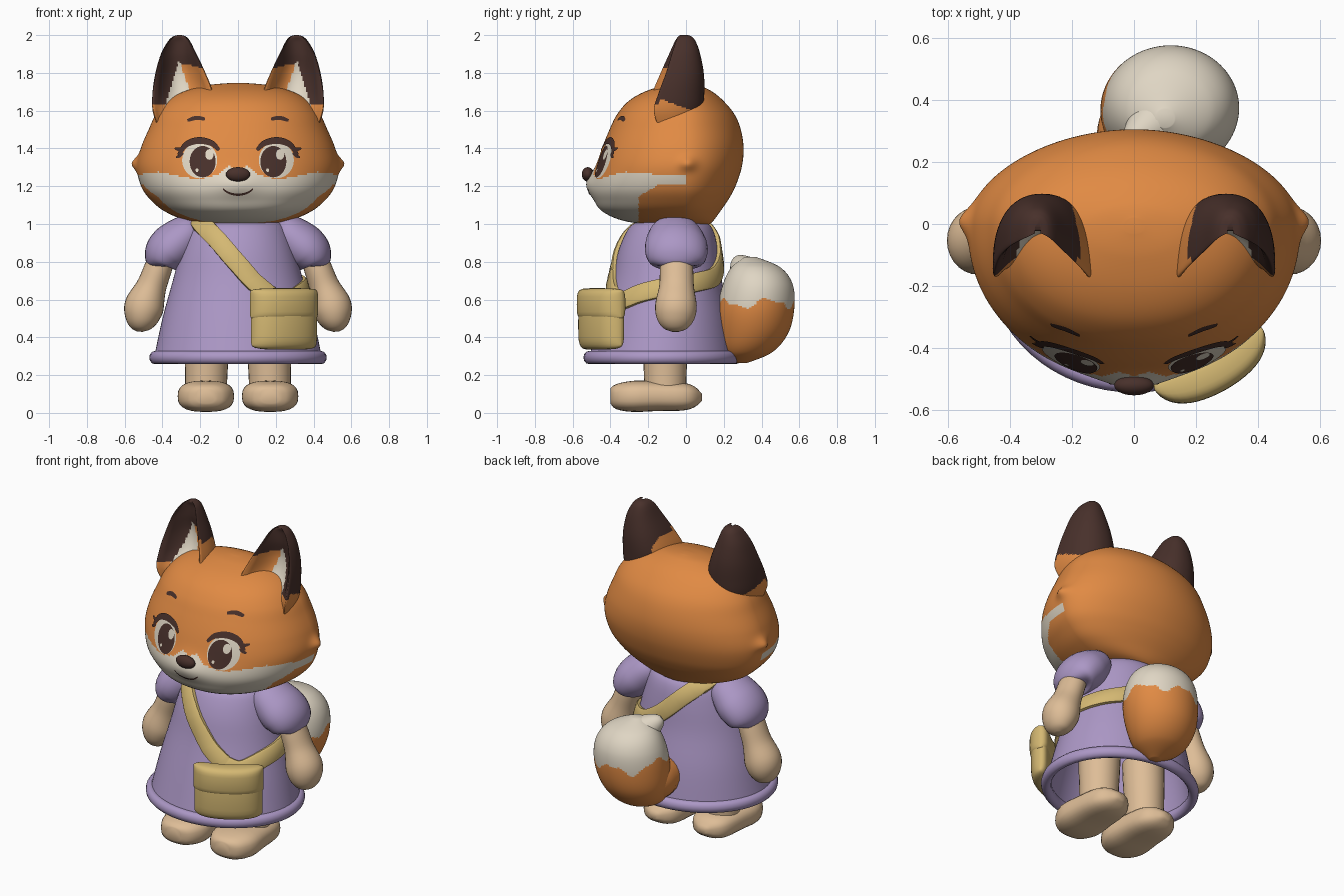
import bpy, bmesh, math
from mathutils import Vector
from mathutils.bvhtree import BVHTree

if "Cube" in bpy.data.objects:
    bpy.data.objects.remove(bpy.data.objects["Cube"])


def material(name, rgb):
    m = bpy.data.materials.new(name)
    m.diffuse_color = (*rgb, 1)
    m.use_nodes = True
    m.node_tree.nodes["Principled BSDF"].inputs["Base Color"].default_value = m.diffuse_color
    return m


ORANGE = material("orange_fur", (.75, .255, .057))
CREAM = material("cream_fur", (.74, .67, .55))
BROWN = material("dark_brown", (.065, .03, .024))
SKIN = material("beige_fur", (.73, .51, .31))
LILAC = material("lilac_cloth", (.41, .31, .56))
GOLD = material("gold_leather", (.66, .48, .17))


# ---------- helpers ----------
def spline(rows, n):
    """Catmull-Rom resampling of all columns, n steps per span."""
    out = []
    for i in range(len(rows) - 1):
        a, b, c, d = (rows[max(0, min(len(rows) - 1, i + k))] for k in (-1, 0, 1, 2))
        for s in range(n):
            t = s / n
            out.append([.5 * (2 * q + (r - p) * t + (2 * p - 5 * q + 4 * r - w) * t * t
                              + (3 * q - p - 3 * r + w) * t ** 3) for p, q, r, w in zip(a, b, c, d)])
    return out + [list(rows[-1])]


def power(v, p):
    return math.copysign(abs(v) ** p, v)


def lerp_table(table, x):
    for (x0, y0), (x1, y1) in zip(table, table[1:]):
        if x <= x1:
            return y0 + (y1 - y0) * (x - x0) / (x1 - x0)
    return table[-1][1]


def build(name, verts, faces, mats, idx=None, angle=50, face_front=False):
    me = bpy.data.meshes.new(name)
    me.from_pydata([tuple(v) for v in verts], [], faces)
    for m in mats:
        me.materials.append(m)
    if idx:
        me.polygons.foreach_set("material_index", idx)
    bm = bmesh.new()
    bm.from_mesh(me)
    if face_front:
        bmesh.ops.remove_doubles(bm, verts=bm.verts, dist=1e-5)
        bm.normal_update()
        bmesh.ops.reverse_faces(bm, faces=[f for f in bm.faces if f.normal.y > 0])
    else:
        bmesh.ops.recalc_face_normals(bm, faces=bm.faces)
    bm.to_mesh(me)
    bm.free()
    me.polygons.foreach_set("use_smooth", [True] * len(me.polygons))
    me.set_sharp_from_angle(angle=math.radians(angle))
    ob = bpy.data.objects.new(name, me)
    bpy.context.collection.objects.link(ob)


def skin_rings(rings, loop=False):
    n, k = len(rings[0]), len(rings)
    verts = [p for r in rings for p in r]
    faces = [(i * n + j, i * n + (j + 1) % n, (i + 1) % k * n + (j + 1) % n, (i + 1) % k * n + j)
             for i in range(k if loop else k - 1) for j in range(n)]
    if not loop:
        faces += [tuple(range(n)), tuple(range((k - 1) * n, k * n))]
    return verts, faces


def loft(name, rings, mats, rule=None, loop=False):
    verts, faces = skin_rings(rings, loop)
    n, idx = len(rings[0]), None
    if rule:
        idx = [rule(sum((Vector(verts[v]) for v in f), Vector()) / len(f), q % n) for q, f in enumerate(faces)]
    build(name, verts, faces, mats, idx)


def oval(c, u, v, n=32, p=1):
    return [Vector(c) + Vector(u) * power(math.cos(2 * math.pi * j / n), p)
            + Vector(v) * power(math.sin(2 * math.pi * j / n), p) for j in range(n)]


def tube(name, rows, mat, side=1, n=28, steps=5):
    """Rows of x, y, z, radius across, radius deep."""
    rows = spline(rows, steps)
    rings = []
    for i, (x, y, z, r, ry) in enumerate(rows):
        t = Vector(rows[min(i + 1, len(rows) - 1)][:3]) - Vector(rows[max(i - 1, 0)][:3])
        across = t.cross(Vector((0, 1, 0))).normalized()
        depth = across.cross(t).normalized()
        rings.append([Vector((p.x * side, p.y, p.z)) for p in oval((x, y, z), across * r, depth * ry, n)])
    loft(name, rings, [mat])


# ---------- head ----------
head_rows = [(.985, .05, -.06, .1), (1.012, .25, -.31, .14), (1.065, .385, -.44, .18), (1.13, .465, -.485, .225),
             (1.2, .513, -.50, .262), (1.3, .535, -.475, .295), (1.4, .515, -.445, .305), (1.5, .473, -.405, .29),
             (1.58, .435, -.365, .257), (1.65, .375, -.305, .20), (1.7, .29, -.22, .14), (1.735, .16, -.11, .07),
             (1.747, .03, -.03, .02)]
head_rings = []
for z, a, yf, yb in spline(head_rows, 10):
    ring = []
    for j in range(300):
        t = 2 * math.pi * j / 300
        c, s = math.cos(t), math.sin(t)
        p = 1.03 if s > 0 else .93
        x = a * power(c, p)
        y = -.01 + (yb + .01 if s > 0 else -yf - .01) * power(s, p)
        if s < 0:  # muzzle bump
            y -= .03 * math.exp(-(x / .12) ** 2 - ((z - 1.22) / .07) ** 2)
        # pointed cheek tuft
        x += math.copysign(.03, c) * math.exp(-((y - .01) / .045) ** 2 - ((z - 1.32) / .035) ** 2) * (abs(c) > .5)
        ring.append(Vector((x, y, z)))
    head_rings.append(ring)
mask = [(0, 1.29), (.05, 1.31), (.1, 1.265), (.2, 1.235), (.3, 1.25), (.42, 1.275), (.5, 1.265), (.6, 1.24)]


def head_rule(c, j):
    low = 1.205 - .6 * max(0, -.15 - c.y)
    return int(c.z < lerp_table(mask, abs(c.x)) and c.y < 0 and (c.z > low or c.y < -.25))


loft("head", head_rings, [ORANGE, CREAM], head_rule)
head_bvh = BVHTree.FromPolygons(*skin_rings(head_rings))


# ---------- face plates laid on the head ----------
def plate(name, fn, nu, nv, mat, lift):
    verts = []
    for i in range(nu + 1):
        for j in range(nv + 1):
            x, z = fn(i / nu, j / nv)
            hit = head_bvh.ray_cast(Vector((x, -2, z)), Vector((0, 1, 0)))[0]
            verts.append((x, hit.y - lift, z))
    w = nv + 1
    faces = [(i * w + j, i * w + j + 1, (i + 1) * w + j + 1, (i + 1) * w + j) for i in range(nu) for j in range(nv)]
    build(name, verts, faces, [mat], face_front=True)


def disc(name, cx, cz, rx, rz, mat, lift):
    plate(name, lambda u, v: (cx + rx * v * math.cos(2 * math.pi * u), cz + rz * v * math.sin(2 * math.pi * u)),
          36, 6, mat, lift)


def stroke(name, pts, half, mat, lift, taper=.6):
    path = spline(pts, 8)

    def fn(u, v):
        i = round(u * (len(path) - 1))
        a, b = path[max(i - 1, 0)], path[min(i + 1, len(path) - 1)]
        d = Vector((b[0] - a[0], b[1] - a[1])).normalized()
        h = half * (1 - taper * abs(2 * u - 1) ** 2) * (2 * v - 1)
        return path[i][0] - d.y * h, path[i][1] + d.x * h
    plate(name, fn, len(path) - 1, 2, mat, lift)


for s, tag in ((1, "left"), (-1, "right")):
    disc(f"eye_white_{tag}", s * .203, 1.338, .093, .096, CREAM, .003)
    disc(f"iris_{tag}", s * .187, 1.33, .069, .083, BROWN, .005)
    disc(f"eye_glint_{tag}", s * .187 + .036, 1.368, .022, .028, CREAM, .007)
    disc(f"eye_spark_{tag}", s * .187 - .03, 1.285, .008, .01, CREAM, .007)
    stroke(f"eyelid_{tag}", [(s * x, z) for x, z in
           ((.10, 1.39), (.14, 1.428), (.21, 1.442), (.275, 1.42), (.315, 1.365))], .018, BROWN, .008)
    stroke(f"upper_lash_{tag}", [(s * .285, 1.405), (s * .31, 1.395), (s * .335, 1.402)], .009, BROWN, .008)
    stroke(f"lower_lash_{tag}", [(s * .29, 1.375), (s * .31, 1.36), (s * .328, 1.352)], .008, BROWN, .008)
    stroke(f"eyebrow_{tag}", [(s * .175, 1.555), (s * .22, 1.562), (s * .268, 1.548)], .011, BROWN, .004, .4)
stroke("mouth", [(-.08, 1.187), (-.05, 1.165), (0, 1.155), (.05, 1.165), (.08, 1.187)], .006, BROWN, .004)
nose = [oval((0, -.52, 1.263 + .038 * math.sin(a)), (.064 * math.cos(a), 0, 0), (0, .032 * math.cos(a), 0))
        for a in (math.radians(d) for d in range(-85, 86, 10))]
loft("nose", nose, [BROWN])

# ---------- ears: thick rims, scooped at the front ----------
ear_rows = [(1.5, .16, .42, -.12, .05, 0), (1.6, .132, .452, -.165, .088, .05), (1.7, .135, .452, -.155, .097, .11),
            (1.8, .172, .437, -.115, .094, .1), (1.9, .22, .408, -.07, .075, .05), (1.965, .252, .372, -.04, .052, .02),
            (1.992, .275, .345, -.022, .03, 0), (2.0, .30, .32, -.01, .012, 0)]
EAR_N = 96


def ear_rule(c, j):
    x = abs(c.x)
    if j >= EAR_N / 2:  # scooped front
        if c.z < 1.87 and -.085 * (1.87 - c.z) / .25 < x - .312 < .075 * (1.87 - c.z) / .25:
            return 1
        return 0 if (x < .312 and c.z < 1.84 - .25 * max(0, .25 - x)) or c.z < 1.63 else 2
    if x < .2 + .25 * (1.74 - c.z) and c.y < .06 and c.z < 1.8:
        return 0
    return 0 if c.z < 1.655 - .4 * (c.y + .11) else 2


for s, tag in ((1, "left"), (-1, "right")):
    rings = []
    for z, xi, xo, yf, yb, cup in spline(ear_rows, 12):
        ring = []
        for j in range(EAR_N):
            t = 2 * math.pi * j / EAR_N
            c, sn = math.cos(t), math.sin(t)
            rim = yf + cup * .3 * (1 + c) / 2  # outer rim sits further back
            if sn > 0:
                y = rim + (yb - rim) * sn ** .8
            else:
                y = rim + cup * max(0, 1 - (c / .8) ** 2) - .02 * math.sin(min(1, -sn / .6) * math.pi)
            ring.append(Vector((s * ((xi + xo) / 2 + (xo - xi) / 2 * power(c, .92)), y, z)))
        rings.append(ring)
    loft(f"ear_{tag}", rings, [ORANGE, CREAM, BROWN], ear_rule)

# ---------- dress: hollow bell with rolled hem ----------
dress_rows = [(.29, .445, -.515, .265), (.5, .40, -.455, .235), (.7, .345, -.395, .19), (.85, .305, -.36, .17),
              (.95, .27, -.32, .15), (1.0, .235, -.28, .12), (1.03, .17, -.2, .06)]


def dress_ring(z, rx, yf, yb, inset=0):
    return oval((0, (yf + yb) / 2, z), (rx - inset, 0, 0), (0, (yb - yf) / 2 - inset, 0), 64)


outer = spline(dress_rows, 4)
inner = [dress_ring(*r, .02) for r in outer[12::-1]]
loft("dress", inner + [dress_ring(*r) for r in outer], [LILAC])
dress_bvh = BVHTree.FromPolygons(*skin_rings([dress_ring(*r) for r in outer]))
loft("dress_hem", [[Vector((math.cos(t) * (.44 + .03 * p.x), -.125 + math.sin(t) * (.388 + .03 * p.x), .293 + .035 * p.y))
                    for p in oval((0, 0, 0), (1, 0, 0), (0, 1, 0), 12)]
                   for t in (2 * math.pi * i / 64 for i in range(64))], [LILAC], loop=True)

# ---------- arms, sleeves, legs, feet ----------
foot_rows = [(-.40, .05, .05, .13), (-.37, .105, .02, .152), (-.28, .148, .005, .17), (-.15, .14, .01, .168),
             (-.02, .125, .012, .16), (.045, .09, .03, .14), (.085, .025, .065, .1)]
for s, tag in ((1, "left"), (-1, "right")):
    tube(f"sleeve_{tag}", [(.2, -.06, 1.0, .03, .04), (.235, -.06, .975, .09, .12), (.315, -.055, .905, .122, .16),
                           (.375, -.05, .85, .12, .165), (.41, -.05, .795, .092, .14), (.415, -.05, .775, .05, .08)],
         LILAC, s)
    tube(f"arm_{tag}", [(.39, -.05, .86, .068, .08), (.425, -.05, .76, .074, .088), (.458, -.05, .67, .08, .092),
                        (.495, -.053, .57, .104, .11), (.51, -.055, .5, .09, .1), (.518, -.055, .45, .056, .066),
                        (.52, -.055, .43, .015, .02)], SKIN, s)
    tube(f"leg_{tag}", [(.17, -.11, .08, .11, .11), (.168, -.11, .2, .112, .113), (.165, -.11, .35, .118, .118),
                        (.16, -.11, .5, .12, .12)], SKIN, s)
    loft(f"foot_{tag}", [oval((s * .17, y, (lo + hi) / 2), (w, 0, 0), (0, 0, (hi - lo) / 2), 28, .75)
                         for y, w, lo, hi in spline(foot_rows, 3)], [SKIN])

# ---------- tail: curled, cream end over an orange base ----------
tail_rows = [(.09, .29, .263, .03, .03), (.09, .325, .32, .14, .13), (.1, .355, .42, .2, .185),
             (.115, .37, .55, .222, .203), (.12, .38, .68, .205, .185), (.115, .37, .77, .145, .13),
             (.1, .34, .826, .03, .03)]


def tail_rule(c, j):
    a = math.atan2(c.y - .37, c.x - .11)
    return int(c.z > .58 + .022 * math.sin(5 * a) + .01 * math.sin(11 * a) + .5 * max(0, -.02 - c.x))


loft("tail", [oval((x, y, z), (rx, 0, 0), (0, ry, 0), 100) for x, y, z, rx, ry in spline(tail_rows, 16)],
     [ORANGE, CREAM], tail_rule)
tube("tail_base", [(-.01, .14, .46, .09, .09), (0, .23, .45, .12, .12), (.02, .31, .45, .135, .135),
                   (.07, .37, .46, .13, .13)], ORANGE)
tube("tail_tip", [(.1, .35, .70, .12, .12), (.05, .31, .755, .085, .085), (0, .275, .80, .045, .045),
                  (-.015, .262, .815, .02, .02)], CREAM)

# ---------- strap: band wrapped on the dress ----------
strap_pts = [(.2, -.43, .63), (.09, -.42, .70), (-.01, -.38, .80), (-.1, -.34, .905), (-.18, -.26, .99),
             (-.21, -.1, 1.03), (-.17, .06, 1.0), (-.08, .15, .92), (.05, .18, .80), (.18, .16, .725), (.30, .05, .69),
             (.345, -.08, .665), (.34, -.24, .635), (.28, -.37, .60), (.2, -.43, .63)]
track = [dress_bvh.find_nearest(Vector(p))[:2] for p in spline(strap_pts, 6)[:-1]]
bands = []
for i, (p, nrm) in enumerate(track):
    nrm = nrm if nrm.dot(p - Vector((0, -.1, .6))) > 0 else -nrm
    t = track[(i + 2) % len(track)][0] - track[i - 2][0]
    w = t.cross(nrm).normalized() * .05
    bands.append([p + w - nrm * .015, p + w + nrm * .016, p + w * .8 + nrm * .023,
                  p - w * .8 + nrm * .023, p - w + nrm * .016, p - w - nrm * .015])
loft("strap", bands, [GOLD], loop=True)


# ---------- bag: bent rounded pouch with flap ----------
def pouch(name, length, thick, lo, hi):
    rings = []
    ax, out = Vector((.87, .49, 0)), Vector((.49, -.87, 0))
    for i in range(25):
        u = -math.cos(math.pi * i / 24)
        k = max(.05, (1 - abs(u) ** 5) ** .5)
        c = Vector((.254, -.46, (lo + hi) / 2)) + ax * u * length / 2 + out * (.02 - .045 * u * u)
        ring = []
        for j in range(28):
            t = 2 * math.pi * j / 28
            ring.append(c + out * power(math.cos(t), .7) * thick / 2 * k
                        + Vector((0, 0, power(math.sin(t), .5) * (hi - lo) / 2 * (.8 + .2 * k))))
        rings.append(ring)
    loft(name, rings, [GOLD])


pouch("bag_pouch", .39, .115, .335, .60)
pouch("bag_flap", .40, .13, .49, .66)
